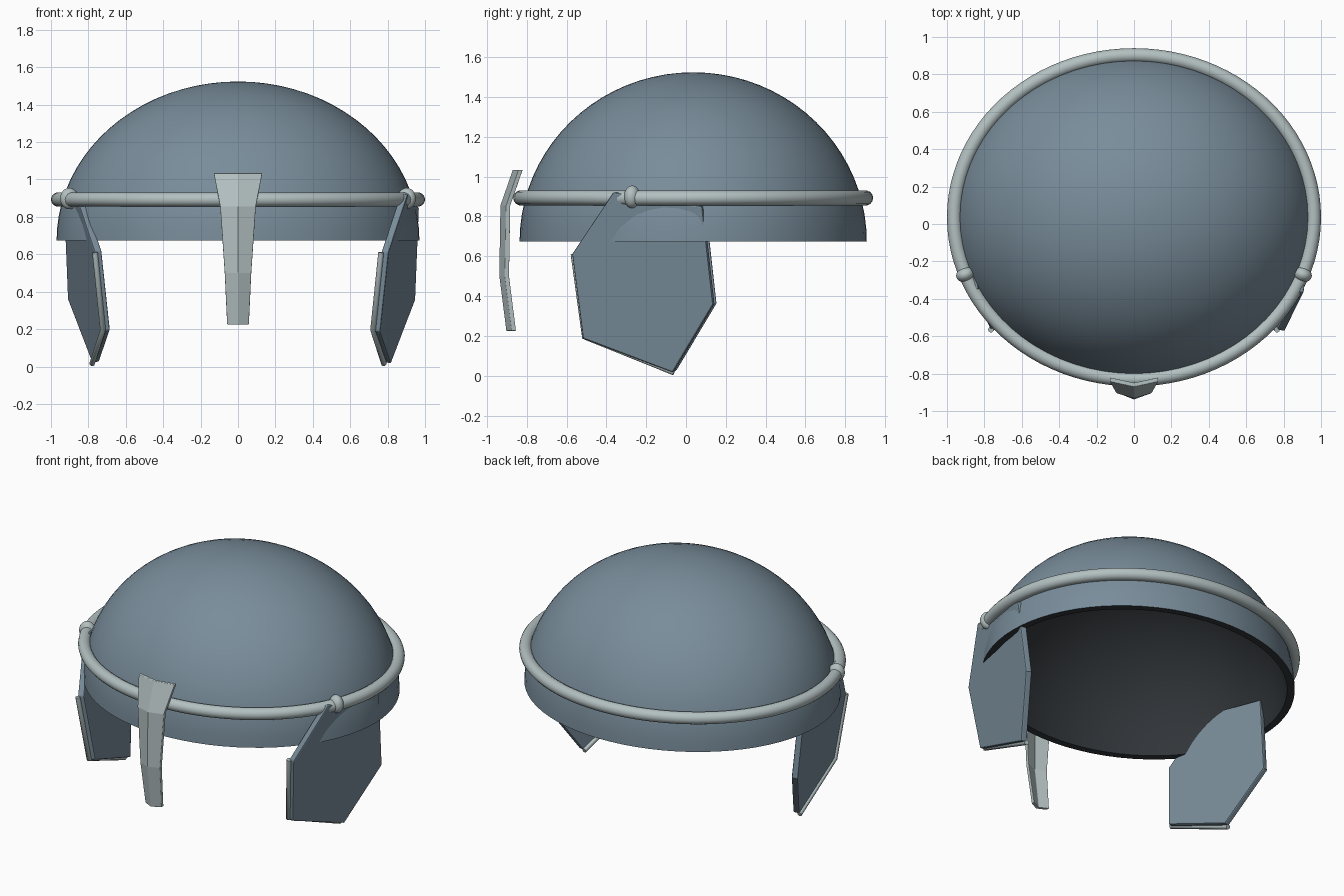
import bpy, bmesh, math

if "Cube" in bpy.data.objects:
    bpy.data.objects.remove(bpy.data.objects["Cube"])


def material(name, rgb):
    m = bpy.data.materials.new(name)
    m.diffuse_color = (*rgb, 1)
    m.use_nodes = True
    m.node_tree.nodes["Principled BSDF"].inputs["Base Color"].default_value = m.diffuse_color
    return m


steel = material("blue_steel", (0.19, 0.265, 0.325))
trim = material("pale_trim", (0.45, 0.525, 0.53))
lining = material("dark_lining", (0.03, 0.035, 0.04))
CY = 0.036  # centre of the bowl in y


def make(name, verts, faces, mats, angle=35):
    me = bpy.data.meshes.new(name)
    me.from_pydata(verts, [], faces)
    bm = bmesh.new()
    bm.from_mesh(me)
    bmesh.ops.recalc_face_normals(bm, faces=bm.faces)
    bm.to_mesh(me)
    bm.free()
    ob = bpy.data.objects.new(name, me)
    bpy.context.collection.objects.link(ob)
    for m in mats:
        me.materials.append(m)
    if angle:
        bpy.ops.object.select_all(action='DESELECT')
        bpy.context.view_layer.objects.active = ob
        ob.select_set(True)
        bpy.ops.object.shade_smooth_by_angle(angle=math.radians(angle))
    return ob


def slab(name, outer, inner, faces, mat, bevel):
    # closed plate between two matching vertex sheets
    n = len(outer)
    edges = {(a, b) for f in faces for a, b in zip(f, f[1:] + f[:1])}
    rim = [(a, b, b + n, a + n) for a, b in edges if (b, a) not in edges]
    back = [tuple(i + n for i in reversed(f)) for f in faces]
    ob = make(name, outer + inner, list(faces) + back + rim, [mat], 0)
    b = ob.modifiers.new("soft_edges", 'BEVEL')
    b.width, b.segments = bevel, 2
    b.limit_method, b.angle_limit = 'ANGLE', math.radians(40)
    return ob


# Hollow bowl: outer and inner ellipsoid shells joined at the rim
SEG, RINGS, T, RIM = 72, 20, 0.045, 0.674
verts, faces = [], []
shell = [(0.97, 0.872, 0.85, i / RINGS) for i in range(RINGS)]  # rim to crown
rows = shell[::-1] + [(a - T, b - T, c - T, t) for a, b, c, t in shell]
for a, b, c, t in rows:
    e = t * math.pi / 2
    for k in range(SEG):
        u = 2 * math.pi * k / SEG
        verts.append((a * math.cos(e) * math.cos(u), CY + b * math.cos(e) * math.sin(u),
                      RIM + c * math.sin(e)))
for r in range(len(rows) - 1):
    for k in range(SEG):
        k2 = (k + 1) % SEG
        faces.append((r * SEG + k, r * SEG + k2, (r + 1) * SEG + k2, (r + 1) * SEG + k))
top, under = len(verts), len(verts) + 1
verts += [(0, CY, RIM + 0.85), (0, CY, RIM + 0.85 - T)]
last = (len(rows) - 1) * SEG
for k in range(SEG):
    k2 = (k + 1) % SEG
    faces += [(top, k2, k), (under, last + k, last + k2)]
bowl = make("bowl", verts, faces, [steel, lining])
for p in bowl.data.polygons:
    if all(v >= (RINGS - 1) * SEG and v != top for v in p.vertices):
        p.material_index = 1

# Brow band: elliptical tube round the bowl
verts, faces = [], []
N, M, R = 96, 14, 0.038
for i in range(N):
    u = 2 * math.pi * i / N
    for j in range(M):
        v = 2 * math.pi * j / M
        verts.append(((0.962 + R * math.cos(v)) * math.cos(u),
                      CY + (0.866 + R * math.cos(v)) * math.sin(u), 0.893 + R * math.sin(v)))
        faces.append((i * M + j, (i + 1) % N * M + j,
                      (i + 1) % N * M + (j + 1) % M, i * M + (j + 1) % M))
make("brow_band", verts, faces, [trim], 60)

# Nose guard: folded strip, rows of (half width, ridge y, z)
guard = [(0.13, -0.87, 1.034), (0.095, -0.932, 0.855), (0.071, -0.938, 0.5), (0.058, -0.903, 0.225)]
front = [(x * s, y + 0.028 * abs(s), z) for x, y, z in guard for s in (-1, 0, 1)]
back = [(x, y + 0.022, z) for x, y, z in front]
quads = [(r * 3 + c, r * 3 + c + 1, r * 3 + c + 4, r * 3 + c + 3) for r in range(3) for c in range(2)]
slab("nose_guard", front, back, quads, trim, 0.003)

# Cheek plates: the right one thickens outward from its sheet, the left one inward
cheek = [(0.87, -0.355, 0.925), (0.767, -0.563, 0.615), (0.722, -0.508, 0.19),
         (0.78, -0.058, 0.02), (0.912, 0.145, 0.36), (0.93, 0.09, 0.855)]
edge = [(0.765, -0.565, 0.61), (0.722, -0.51, 0.195), (0.78, -0.06, 0.016)]
for side, s in (("right", 1), ("left", -1)):
    sheet = [(s * x, y, z) for x, y, z in cheek]
    offset = [(x + 0.038, y - 0.01 * s, z - 0.004 * s) for x, y, z in sheet]
    slab(side + "_cheek_plate", offset, sheet, [tuple(range(6))], steel, 0.008)

    # pale tube along the lower front edge
    cu = bpy.data.curves.new(side + "_cheek_trim", 'CURVE')
    cu.dimensions = '3D'
    cu.bevel_depth, cu.bevel_resolution, cu.use_fill_caps = 0.015, 3, True
    sp = cu.splines.new('POLY')
    sp.points.add(len(edge) - 1)
    for p, (x, y, z) in zip(sp.points, edge):
        p.co = (s * x, y, z, 1)
    cu.materials.append(trim)
    bpy.context.collection.objects.link(bpy.data.objects.new(side + "_cheek_trim", cu))

    # bead on the brow band where the plate hangs
    bpy.ops.mesh.primitive_uv_sphere_add(segments=24, ring_count=14, radius=1,
                                         location=(s * 0.902, -0.27, 0.898),
                                         rotation=(0, 0, s * math.radians(-20)))
    bead = bpy.context.object
    bead.name = side + "_hinge_bead"
    bead.scale = (0.05, 0.04, 0.057)
    bead.data.materials.append(trim)
    bpy.ops.object.shade_smooth()
